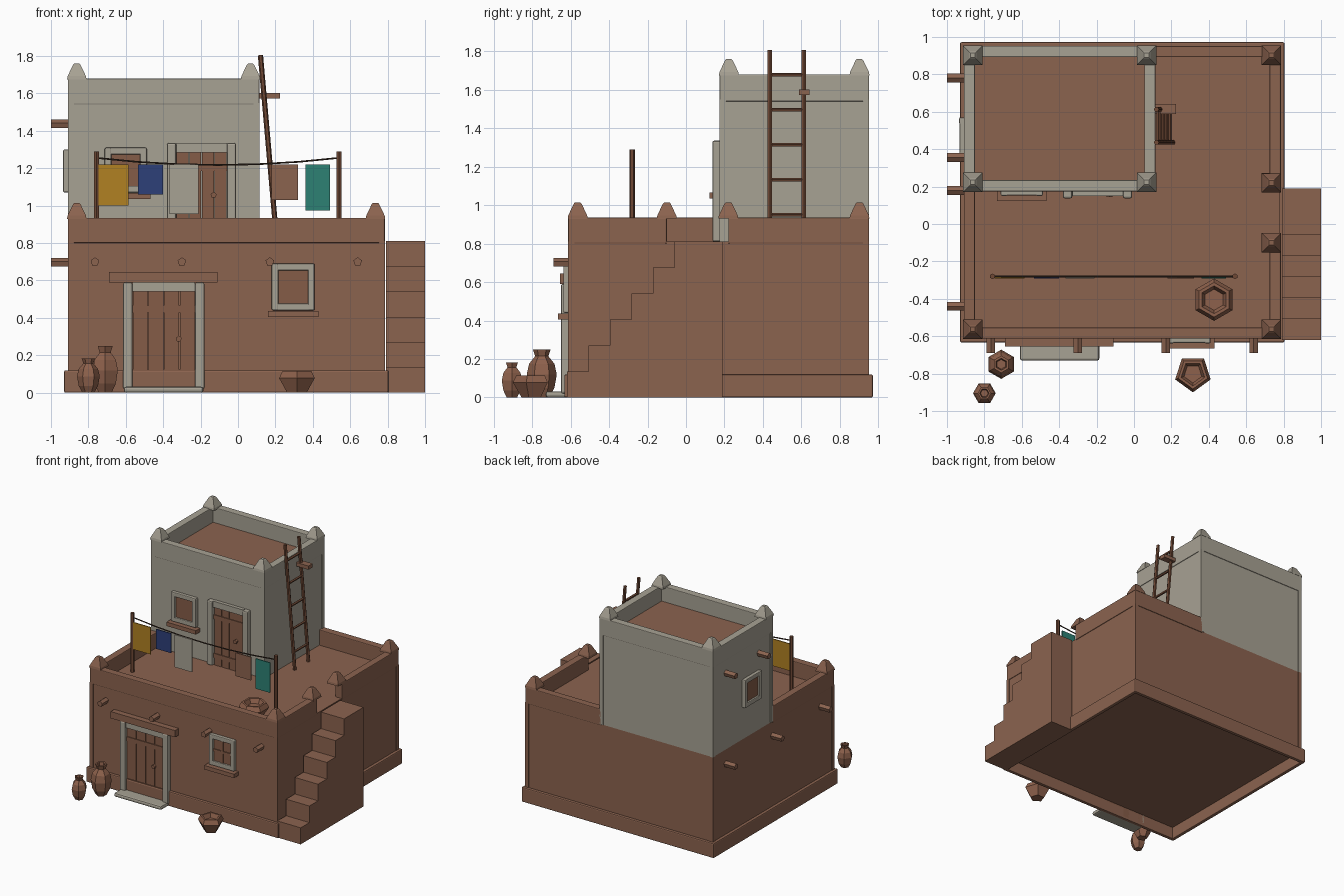
import bpy, bmesh, math
from mathutils import Matrix, Vector

cube = bpy.data.objects.get("Cube")
if cube:
    bpy.data.objects.remove(cube, do_unlink=True)


def material(name, r, g, b):
    m = bpy.data.materials.new(name)
    m.use_nodes = True
    m.diffuse_color = (r, g, b, 1)
    m.node_tree.nodes["Principled BSDF"].inputs["Base Color"].default_value = (r, g, b, 1)
    return m


ADOBE = material("adobe_brown", .26, .125, .078)
PLASTER = material("pale_plaster", .39, .36, .295)
CLAY = material("terracotta", .27, .12, .072)
WOOD = material("door_wood", .235, .108, .064)
DARK = material("dark_wood", .16, .066, .036)
ROPE = material("rope_dark", .05, .03, .02)
YELLOW = material("yellow_cloth", .44, .22, .016)
BLUE = material("blue_cloth", .027, .05, .19)
TEAL = material("teal_cloth", .027, .22, .175)


def finish(name, bm, mat):
    bmesh.ops.recalc_face_normals(bm, faces=bm.faces)
    mesh = bpy.data.meshes.new(name)
    bm.to_mesh(mesh)
    bm.free()
    mesh.materials.append(mat)
    ob = bpy.data.objects.new(name, mesh)
    bpy.context.collection.objects.link(ob)
    return ob


def box(name, x, y, z, mat, bevel=0, place=Matrix()):
    """Box from three (low, high) ranges."""
    bm = bmesh.new()
    size = [r[1] - r[0] for r in (x, y, z)]
    mid = Vector([sum(r) / 2 for r in (x, y, z)])
    bmesh.ops.create_cube(bm, size=1, matrix=place @ Matrix.Translation(mid) @ Matrix.Diagonal((*size, 1)))
    ob = finish(name, bm, mat)
    if bevel:
        mod = ob.modifiers.new("soft_edges", "BEVEL")
        mod.width, mod.segments = bevel, 2
    return ob


def rod(name, a, b, radius, mat, sides=5):
    a, b = Vector(a), Vector(b)
    d = b - a
    bm = bmesh.new()
    turn = d.to_track_quat("Z", "Y").to_matrix().to_4x4()
    bmesh.ops.create_cone(bm, cap_ends=True, segments=sides, radius1=radius, radius2=radius,
                          depth=d.length, matrix=Matrix.Translation((a + b) / 2) @ turn)
    return finish(name, bm, mat)


def lathe(name, place, profile, sides, mat, turn=0):
    """Faceted vessel turned from (radius, height) points, closed at both ends."""
    bm = bmesh.new()
    rings = []
    for r, h in profile:
        rings.append([bm.verts.new((place[0] + r * math.cos(turn + math.tau * i / sides),
                                    place[1] + r * math.sin(turn + math.tau * i / sides),
                                    place[2] + h)) for i in range(sides)])
    for low, high in zip(rings, rings[1:]):
        for i in range(sides):
            j = (i + 1) % sides
            bm.faces.new((low[i], low[j], high[j], high[i]))
    bm.faces.new(rings[0])
    bm.faces.new(rings[-1])
    return finish(name, bm, mat)


def pinnacle(name, x, y, z, mat):
    s = math.sqrt(2)
    lathe(name, (x, y, z), [(.052 * s, -.005), (.049 * s, .012), (.02 * s, .073), (.013 * s, .08)],
          4, mat, math.pi / 4)


def corner_posts(name, xs, ys, z, mat):
    for x in xs:
        for y in ys:
            box(name, (x - .016, x + .016), (y - .016, y + .016), z, mat)


# Main house
L, R, F, B = -.91, .785, -.613, .952
DECK, TOP, T = .81, .935, .06
box("house_body", (L + .005, R - .005), (F + .005, B - .005), (.1, DECK), ADOBE)
corner_posts("house_corner", (L + .016, R - .016), (F + .016, B - .016), (.1, DECK), ADOBE)

# Open skirt around the foot of the walls
P = .02
for y in ((F - P, F + .01), (B - .01, B + P)):
    box("plinth_long", (L - P, R + P), y, (0, .12), ADOBE, .008)
for x in ((L - P, L + .01), (R - .01, R + P)):
    box("plinth_short", x, (F - P, B + P), (0, .12), ADOBE, .008)

# Roof parapet, with a gap where the stair arrives
box("parapet_front", (L, R), (F, F + T), (DECK - .01, TOP), ADOBE, .006)
box("parapet_back", (.1, R), (B - T, B), (DECK - .01, TOP), ADOBE, .006)
box("parapet_left_side", (L, L + T), (F, .18), (DECK - .01, TOP), ADOBE, .006)
box("parapet_stair_front", (R - T, R), (F, -.1), (DECK - .01, TOP), ADOBE, .006)
box("parapet_stair_back", (R - T, R), (.22, B), (DECK - .01, TOP), ADOBE, .006)
for x, y in ((L + .048, F + .05), (R - .05, F + .05), (R - .05, B - .05), (R - .05, .22), (R - .05, -.1)):
    pinnacle("house_pinnacle", x, y, TOP, ADOBE)

# Upper room
UR, UF, UDECK, UTOP = .115, .175, 1.55, 1.68
box("upper_room_body", (L + .005, UR - .005), (UF + .003, B - .005), (DECK, UDECK), PLASTER)
corner_posts("upper_corner", (L + .016, UR - .016), (UF + .016, B - .016), (DECK, UDECK), PLASTER)
box("upper_roof", (L + T, UR - T), (UF + T, B - T), (UDECK - .01, UDECK + .006), ADOBE)
for y in ((UF, UF + T), (B - T, B)):
    box("upper_parapet_long", (L, UR), y, (UDECK - .01, UTOP), PLASTER, .005)
for x in ((L, L + T), (UR - T, UR)):
    box("upper_parapet_short", x, (UF, B), (UDECK - .01, UTOP), PLASTER, .005)
for x in (L + .048, UR - .048):
    for y in (UF + .048, B - .05):
        pinnacle("upper_pinnacle", x, y, UTOP, PLASTER)

# Outside stair, rising toward the back
STEPS = 6
for i in range(STEPS):
    start = -.62 + .112 * i
    end = start + .112 if i < STEPS - 1 else .19
    box("stair_step", (R + .005, 1), (start, end), (0, DECK * (i + 1) / STEPS), ADOBE)


def door(name, place, width, height):
    """Framed plank door; the wall face lies at local y = 0."""
    h, post = width / 2, .05
    for s in (-1, 1):
        x = sorted((s * h, s * (h - post)))
        box(name + "_post", x, (-.038, .01), (0, height), PLASTER, .01, place)
    box(name + "_header", (post - h, h - post), (-.025, .01), (height - .05, height), PLASTER, 0, place)
    inner = width - 2 * post
    n = 4
    for i in range(n):
        x = -inner / 2 + inner * i / n
        box(name + "_plank", (x + .002, x + inner / n - .002), (-.012, .01), (0, height - .05), WOOD, 0, place)
    for z in (.15, .75):
        box(name + "_rail", (-inner / 2, inner / 2), (-.018, .01), (height * z - .018, height * z + .018),
            WOOD, 0, place)
    knob = place @ Vector((inner * .24, -.03, height * .47))
    rod(name + "_knob", knob, knob + Vector((0, .03, 0)), .017, WOOD)


def window(name, place, width, height, sill=True, cross=False):
    """Framed window centred on the local origin; outside is local -y."""
    w, h, t = width / 2, height / 2, .036
    for s in (-1, 1):
        box(name + "_jamb", sorted((s * w, s * (w - t))), (-.025, .01), (-h, h), PLASTER, .008, place)
        box(name + "_rail", (-w + .005, w - .005), (-.022, .01), sorted((s * h, s * (h - t))), PLASTER, .006, place)
    box(name + "_pane", (t - w, w - t), (-.008, .01), (t - h, h - t), WOOD, 0, place)
    if cross:
        box(name + "_mullion", (-.009, .009), (-.016, 0), (t - h, h - t), WOOD, 0, place)
        box(name + "_muntin", (t - w, w - t), (-.015, 0), (-.009, .009), WOOD, 0, place)
    if sill:
        box(name + "_sill", (-w - .02, w + .02), (-.052, .01), (-h - .035, -h - .003), ADOBE, 0, place)


# Doors and windows
at = Matrix.Translation
door("front_door", at((-.397, F, .02)), .435, .57)
box("front_lintel", (-.69, -.11), (F - .042, F + .01), (.59, .645), ADOBE)
box("door_step", (-.61, -.185), (-.73, F), (0, .032), PLASTER, .012)
door("roof_door", at((-.195, UF, DECK)), .37, .525)
window("front_window", at((.295, F, .565)), .23, .25, cross=True)
window("upper_window", at((-.6, UF, 1.19)), .225, .24)
window("side_window", at((L, .46, 1.185)) @ Matrix.Rotation(-math.pi / 2, 4, "Z"), .22, .23, sill=False)

# Roof beam ends
for x in (-.765, -.3, .17, .64):
    rod("front_beam", (x, F + .02, .7), (x, -.69, .7), .024, ADOBE)
for y, z in ((-.44, .695), (.18, .695), (.78, .695), (.355, 1.435), (.78, 1.435)):
    rod("side_beam", (L + .02, y, z), (-1, y, z), .025, ADOBE)

# Ladder leaning on the upper room
FOOT, HEAD = Vector((.207, 0, DECK)), Vector((.12, 0, 1.805))
for y in (.436, .613):
    off = Vector((0, y, 0))
    rod("ladder_rail", FOOT + off, HEAD + off, .014, DARK, 6)
for i in range(5):
    p = FOOT.lerp(HEAD, .14 + .183 * i)
    rod("ladder_rung", p + Vector((0, .436, 0)), p + Vector((0, .613, 0)), .01, DARK)
box("ladder_beam", (.1, .225), (.587, .641), (1.572, 1.602), ADOBE)

# Washing line with hanging cloths
LINE_Y, X0, X1 = -.28, -.757, .54
for x in (X0, X1):
    rod("line_pole", (x, LINE_Y, DECK), (x, LINE_Y, 1.29), .015, DARK, 6)
points = [(X0 + (X1 - X0) * t / 6, LINE_Y, 1.217 + .038 * (t / 3 - 1) ** 2) for t in range(7)]
for a, b in zip(points, points[1:]):
    rod("line_rope", a, b, .005, ROPE)
for name, x0, x1, low, mat in (("yellow", -.745, -.585, 1.0, YELLOW), ("blue", -.535, -.4, 1.06, BLUE),
                               ("pale", -.367, -.212, .955, PLASTER), ("brown", .18, .32, 1.03, ADOBE),
                               ("teal", .362, .492, .975, TEAL)):
    box(name + "_cloth", (x0, x1), (LINE_Y - .012, LINE_Y - .004), (low, 1.22), mat)

# Jars and bowls
JAR = [(.04, 0), (.066, .05), (.078, .12), (.066, .175), (.034, .215), (.046, .25), (.032, .25), (.026, .22)]
lathe("large_jar", (-.71, -.75, 0), JAR, 6, CLAY, math.pi / 6)
lathe("small_jar", (-.8, -.905, 0), [(r * .78, h * .73) for r, h in JAR], 6, CLAY)
BOWL = [(.055, 0), (.1, .078), (.082, .115), (.066, .115), (.05, .08)]
lathe("ground_bowl", (.315, -.8, 0), BOWL, 5, CLAY, -math.pi / 2)
lathe("roof_bowl", (.428, -.405, DECK), [(r * 1.13, h) for r, h in BOWL], 6, CLAY, math.pi / 6)
